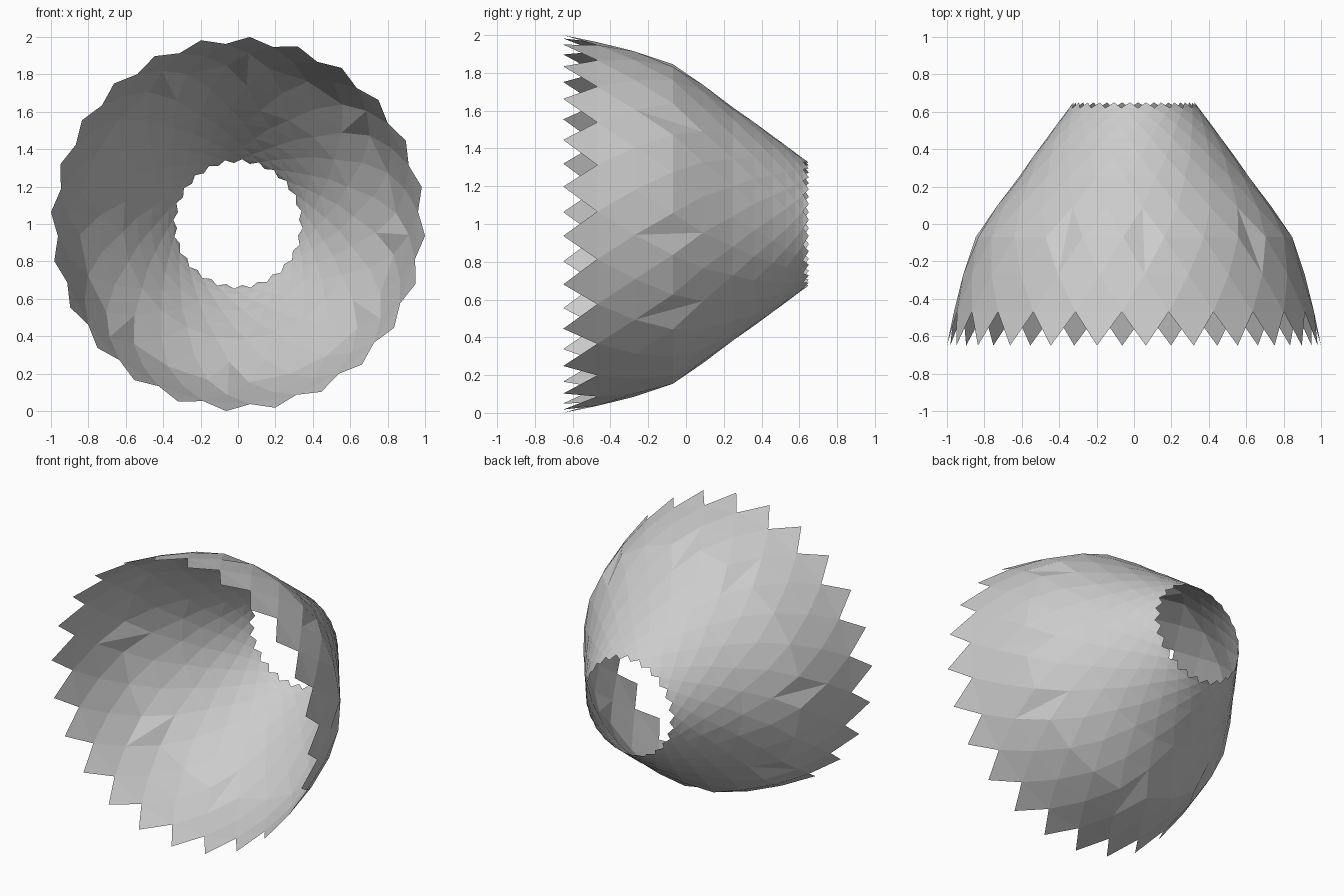
import bpy, bmesh
from math import cos, sin, radians

if "Cube" in bpy.data.objects:
    bpy.data.objects.remove(bpy.data.objects["Cube"])

N = 24  # diamonds around each ring
# (y position, radius) of the staggered rings, front to back
RINGS = [(-0.65, 1.002), (-0.47, 0.965), (-0.27, 0.915), (-0.07, 0.848),
         (0.09, 0.738), (0.25, 0.617), (0.36, 0.54), (0.46, 0.466),
         (0.53, 0.415), (0.58, 0.377), (0.62, 0.347), (0.65, 0.327)]
# diamonds of the middle band that are creased lengthwise
CREASED = {0, 3, 6, 8, 12, 15, 18, 22}

bm = bmesh.new()

# staggered rings of points
rings = []
for i, (y, r) in enumerate(RINGS):
    row = []
    for k in range(N):
        a = radians(-3.6 + (k + 0.5 * (i % 2)) * 360 / N)
        row.append(bm.verts.new((r * cos(a), y, 1 + r * sin(a))))
    rings.append(row)

# diamonds, each folded into two flat triangles; open zigzag rims remain
for i in range(len(RINGS) - 2):
    for k in range(N):
        left = (k - 1 + i % 2) % N
        right = (left + 1) % N
        front, back = rings[i][k], rings[i + 2][k]
        lo, hi = rings[i + 1][left], rings[i + 1][right]
        if i == 2 and k in CREASED:
            tris = ((front, back, lo), (front, hi, back))
        else:
            tris = ((front, hi, lo), (lo, hi, back))
        for t in tris:
            bm.faces.new(t)

bmesh.ops.recalc_face_normals(bm, faces=bm.faces)
mesh = bpy.data.meshes.new("faceted_shade")
bm.to_mesh(mesh)
bm.free()
shade = bpy.data.objects.new("faceted_shade", mesh)
bpy.context.collection.objects.link(shade)
